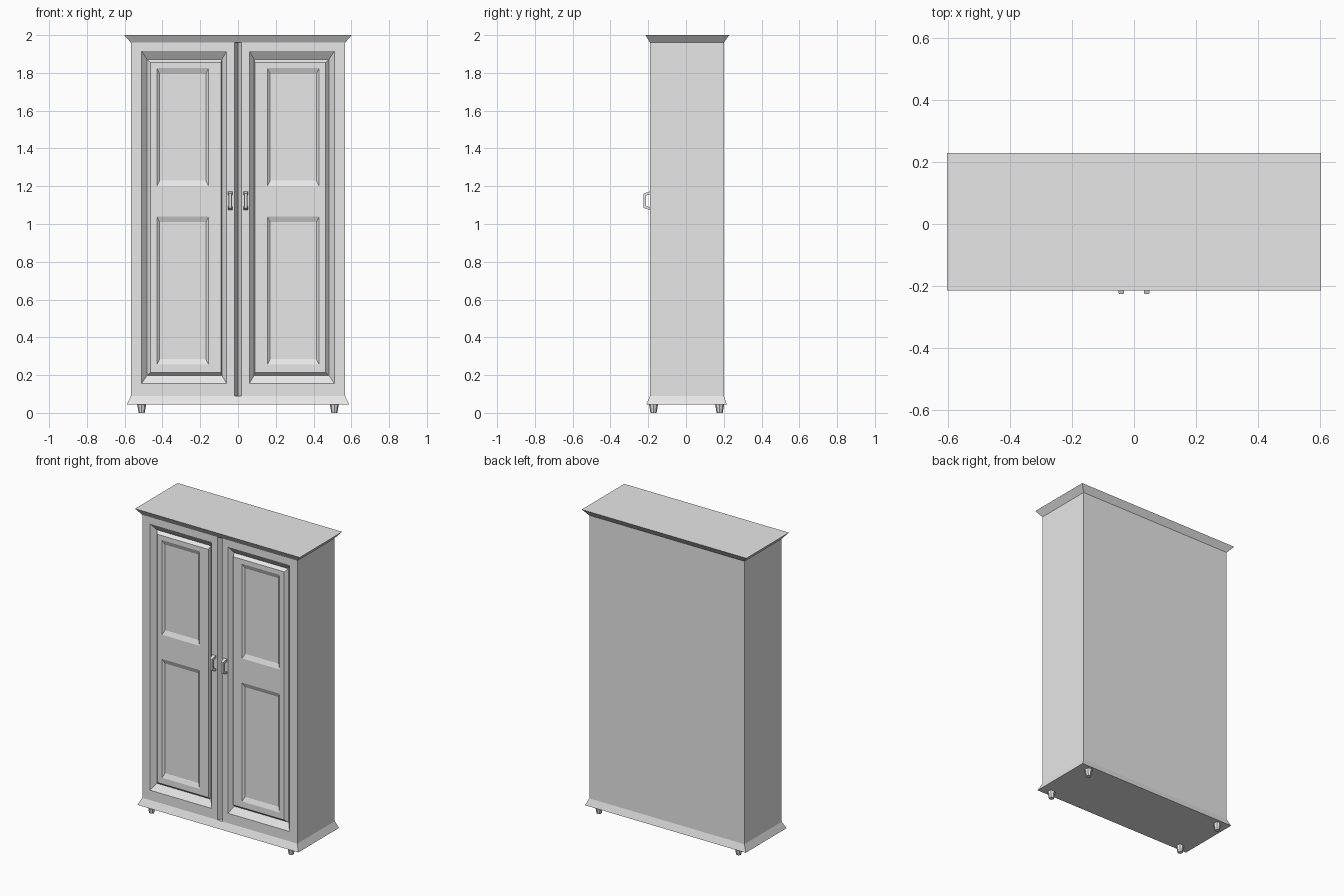
import bpy, bmesh
from mathutils import Matrix

cube = bpy.data.objects.get("Cube")
if cube:
    bpy.data.objects.remove(cube, do_unlink=True)

grey = bpy.data.materials.new("light_grey")
grey.use_nodes = True
grey.diffuse_color = (0.8, 0.8, 0.8, 1)
grey.node_tree.nodes["Principled BSDF"].inputs["Base Color"].default_value = (0.8, 0.8, 0.8, 1)

HALF_W, FRONT, BACK = 0.567, -0.19, 0.20
LOW, HIGH = 0.09, 1.96


def finish(name, bm, mirror=False):
    bmesh.ops.remove_doubles(bm, verts=bm.verts, dist=0.0001)
    bmesh.ops.recalc_face_normals(bm, faces=bm.faces)
    mesh = bpy.data.meshes.new(name)
    bm.to_mesh(mesh)
    bm.free()
    mesh.materials.append(grey)
    ob = bpy.data.objects.new(name, mesh)
    bpy.context.collection.objects.link(ob)
    if mirror:
        mod = ob.modifiers.new("Mirror", 'MIRROR')
        mod.use_clip = True
    return ob


def face(bm, points):
    return bm.faces.new([bm.verts.new(p) for p in points])


def loft(bm, rings, cap_start=False, cap_end=False):
    """Join successive closed rings of points with quads."""
    for a, b in zip(rings, rings[1:]):
        n = len(a)
        for i in range(n):
            j = (i + 1) % n
            face(bm, [a[i], a[j], b[j], b[i]])
    if cap_start:
        face(bm, rings[0])
    if cap_end:
        face(bm, rings[-1])


def flat_rect(hw, y0, y1, z):
    return [(-hw, y0, z), (hw, y0, z), (hw, y1, z), (-hw, y1, z)]


def upright_rect(x0, x1, z0, z1, y):
    return [(x0, y, z0), (x1, y, z0), (x1, y, z1), (x0, y, z1)]


def pierced_grid(bm, xs, zs, y, holes):
    """Upright grid of faces, leaving out the cells listed in holes."""
    for i in range(len(xs) - 1):
        for k in range(len(zs) - 1):
            if (i, k) not in holes:
                face(bm, upright_rect(xs[i], xs[i + 1], zs[k], zs[k + 1], y))


# Carcass with one panelled door, mirrored across the middle
bm = bmesh.new()
pierced_grid(bm, [0.018, 0.06, 0.51, HALF_W], [LOW, 0.155, 1.915, HIGH], FRONT, {(1, 1)})

# Door moulding: slopes in, then steps back out to the door panel
panel_y = FRONT + 0.01
loft(bm, [upright_rect(0.06, 0.51, 0.155, 1.915, FRONT),
          upright_rect(0.085, 0.482, 0.197, 1.872, FRONT + 0.03),
          upright_rect(0.091, 0.464, 0.215, 1.855, panel_y)])
fields = [(0.255, 1.04), (1.2, 1.825)]
xs = [0.091, 0.155, 0.43, 0.464]
zs = [0.215, *fields[0], *fields[1], 1.855]
pierced_grid(bm, xs, zs, panel_y, {(1, 1), (1, 3)})

# Two sunken fields in the door panel
for z0, z1 in fields:
    loft(bm, [upright_rect(xs[1], xs[2], z0, z1, panel_y),
              upright_rect(xs[1] + 0.015, xs[2] - 0.015, z0 + 0.03, z1 - 0.03, panel_y + 0.012)],
         cap_end=True)

# Groove between doors, side and back
outline = [(0, FRONT + 0.035), (0.018, FRONT)], [(HALF_W, FRONT), (HALF_W, BACK)], [(HALF_W, BACK), (0, BACK)]
for (xa, ya), (xb, yb) in outline:
    face(bm, [(xa, ya, LOW), (xb, yb, LOW), (xb, yb, HIGH), (xa, ya, HIGH)])
finish("cabinet_body", bm, mirror=True)

# Flared plinth and crown
for name, rings in {
    "plinth": [flat_rect(0.588, -0.21, 0.216, 0.045), flat_rect(HALF_W, FRONT, BACK, LOW)],
    "crown": [flat_rect(HALF_W, FRONT, BACK, HIGH), flat_rect(0.602, -0.215, 0.229, 2.0)],
}.items():
    bm = bmesh.new()
    loft(bm, rings, True, True)
    finish(name, bm)

# Tapered feet
bm = bmesh.new()
for y in (-0.172, 0.178):
    bmesh.ops.create_cone(bm, cap_ends=True, segments=8, radius1=0.016, radius2=0.024,
                          depth=0.046, matrix=Matrix.Translation((0.51, y, 0.023)))
finish("feet", bm, mirror=True)

# Bracket handles, narrowing away from the door
profile = [(FRONT, 1.073), (-0.225, 1.085), (-0.225, 1.161), (FRONT, 1.173),
           (FRONT, 1.158), (-0.213, 1.15), (-0.213, 1.096), (FRONT, 1.088)]
bm = bmesh.new()
sides = []
for s in (-1, 1):
    sides.append([(0.041 + s * (0.012 - (FRONT - y) * 0.12), y, z) for y, z in profile])
loft(bm, sides, True, True)
finish("door_handles", bm, mirror=True)
